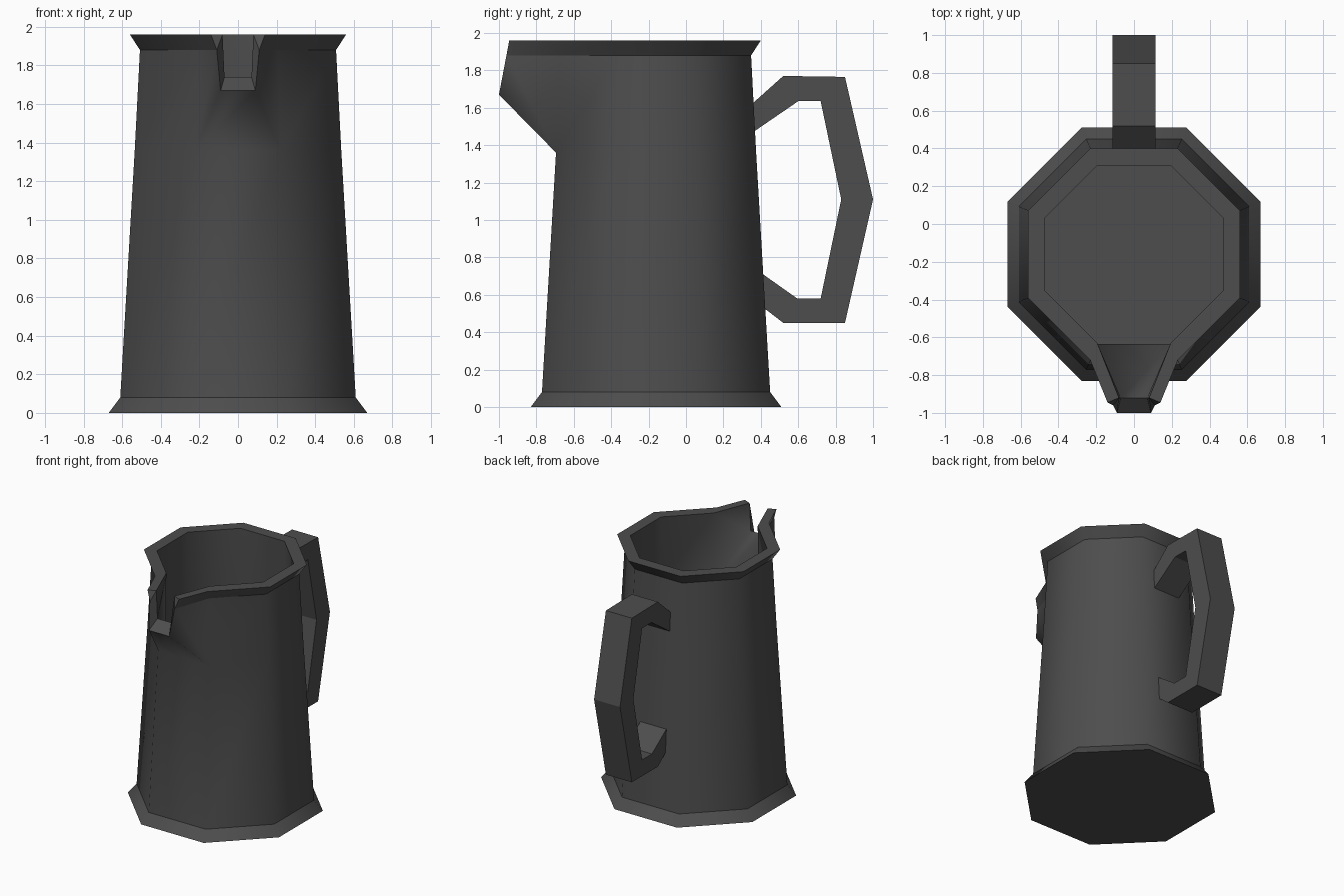
import bpy, bmesh, math

if "Cube" in bpy.data.objects:
    bpy.data.objects.remove(bpy.data.objects["Cube"])

iron = bpy.data.materials.new("dark_grey")
iron.diffuse_color = (0.075, 0.075, 0.075, 1)
iron.use_nodes = True
iron.node_tree.nodes["Principled BSDF"].inputs["Base Color"].default_value = iron.diffuse_color
CY = -0.16  # body axis in y


def finish(bm, name):
    bmesh.ops.recalc_face_normals(bm, faces=bm.faces[:])
    me = bpy.data.meshes.new(name)
    bm.to_mesh(me)
    bm.free()
    me.materials.append(iron)
    ob = bpy.data.objects.new(name, me)
    bpy.context.collection.objects.link(ob)
    return ob


# Jug body: octagonal rings from base, up the outside, over the rim, down inside
PROFILE = [(0.67, 0), (0.61, 0.08), (0.535, 1.36), (0.508, 1.88), (0.56, 1.96),
           (0.47, 1.96), (0.475, 1.43), (0.55, 0.08)]
bm = bmesh.new()
rings = []
for a, z in PROFILE:
    r = a / math.cos(math.pi / 8)
    rings.append([bm.verts.new((r * math.cos(math.pi / 8 + k * math.pi / 4),
                                CY + r * math.sin(math.pi / 8 + k * math.pi / 4), z))
                  for k in range(8)])
for i in range(len(rings) - 1):
    for k in range(8):
        if k == 5 and 2 <= i <= 5:
            continue  # opening for the spout
        n = (k + 1) % 8
        bm.faces.new((rings[i][k], rings[i][n], rings[i + 1][n], rings[i + 1][k]))
bm.faces.new(rings[0])
bm.faces.new(rings[-1])

# Pouring spout: mirrored side walls, then bottom, lip and channel floor
sides = []
for s, k in ((-1, 5), (1, 6)):
    low, neck, rim, inner, chan = [rings[i][k] for i in range(2, 7)]
    T, M, L, I, F = [bm.verts.new((s * x, y, z)) for x, y, z in (
        (0.14, -0.945, 1.96), (0.11, -0.96, 1.88), (0.09, -1.0, 1.67),
        (0.08, -0.92, 1.96), (0.07, -0.92, 1.74))]
    for f in ((low, neck, M, L), (neck, rim, T, M), (rim, inner, I, T),
              (inner, chan, F, I), (T, I, M), (I, F, L, M)):
        bm.faces.new(f)
    sides.append((low, L, F, chan))
for i in range(3):
    a, b = sides
    bm.faces.new((a[i], a[i + 1], b[i + 1], b[i]))

# Smooth around the body, crisp at horizontal creases and the spout tip
bmesh.ops.recalc_face_normals(bm, faces=bm.faces[:])
for f in bm.faces:
    f.smooth = True
for e in bm.edges:
    p, q = [v.co for v in e.verts]
    flat = abs(p.z - q.z) < 0.3 * (p - q).length
    blend = abs(p.z - 1.36) < 0.01 and abs(q.z - 1.36) < 0.01
    tip = max(p.y, q.y) < -0.9
    if e.calc_face_angle(0) > math.radians(20) and ((flat and not blend) or tip):
        e.smooth = False
finish(bm, "jug_body")

# Handle: angular strip, outer and inner outline in the yz plane
OUTER = [(0.33, 1.60), (0.52, 1.77), (0.85, 1.765), (1.0, 1.11),
         (0.85, 0.45), (0.52, 0.45), (0.39, 0.55)]
INNER = [(0.33, 1.45), (0.60, 1.635), (0.72, 1.635), (0.83, 1.11),
         (0.72, 0.58), (0.595, 0.58), (0.39, 0.725)]
bm = bmesh.new()
sections = []
for o, i in zip(OUTER, INNER):
    sections.append([bm.verts.new((x, y, z)) for x, (y, z) in
                     ((-0.115, o), (0.115, o), (0.115, i), (-0.115, i))])
for a, b in zip(sections, sections[1:]):
    for j in range(4):
        n = (j + 1) % 4
        bm.faces.new((a[j], a[n], b[n], b[j]))
bm.faces.new(sections[0])
bm.faces.new(sections[-1])
finish(bm, "handle")
